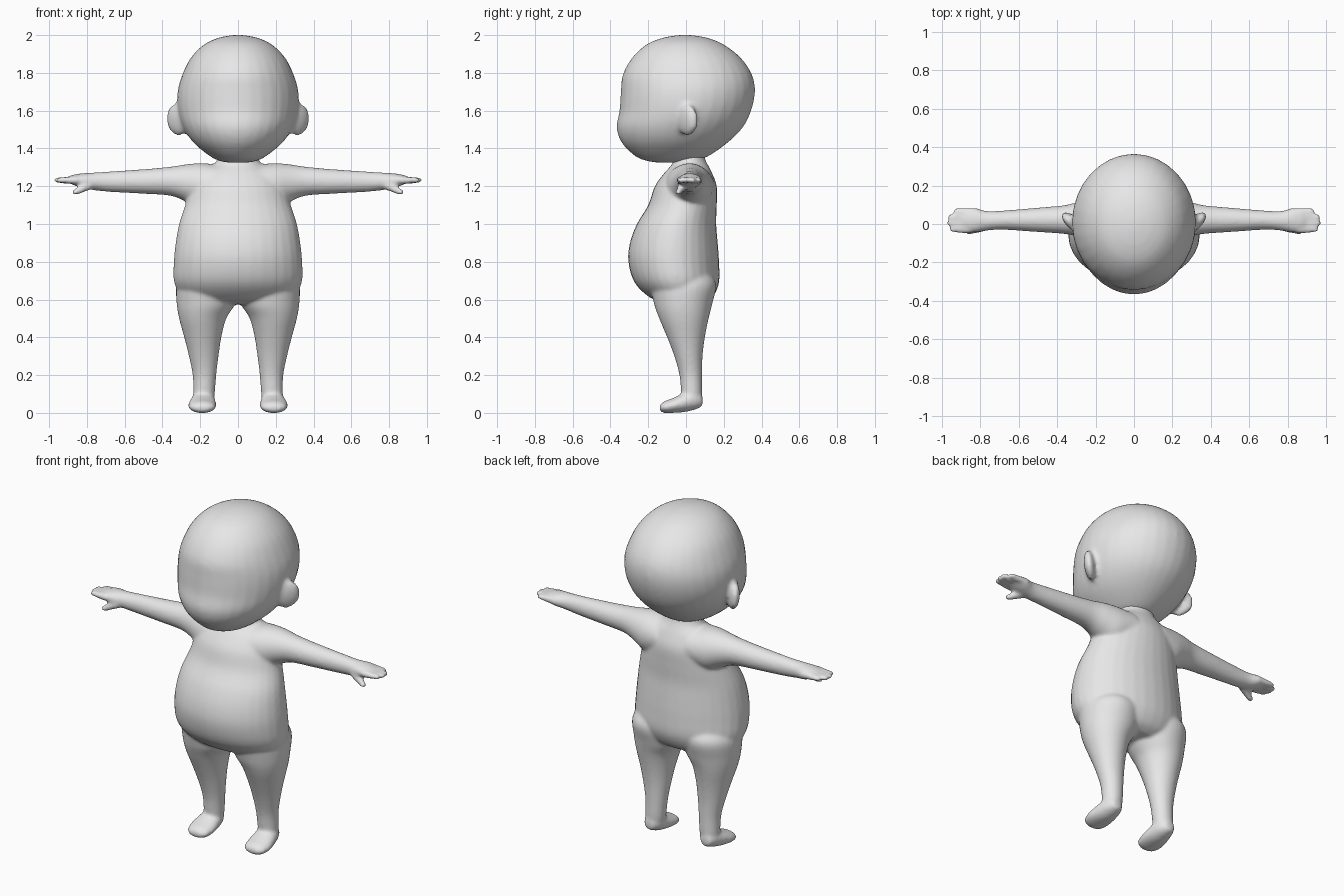
import bpy, bmesh, math
from mathutils import Vector, Matrix

skin = bpy.data.materials.new("plain grey")
skin.diffuse_color = (0.8, 0.8, 0.8, 1)


def catmull(p0, p1, p2, p3, t):
    return [0.5 * (2*b + (c-a)*t + (2*a-5*b+4*c-d)*t*t + (3*b-a-3*c+d)*t**3)
            for a, b, c, d in zip(p0, p1, p2, p3)]


def loft(bm, axis, rings, side=1, steps=4, seg=32):
    """Closed tube of oval rings: (position, u_min, u_max, v_min, v_max)."""
    fine = []
    for i in range(len(rings) - 1):
        four = [rings[max(0, min(len(rings) - 1, i + k))] for k in (-1, 0, 1, 2)]
        fine += [catmull(*four, s / steps) for s in range(steps)]
    fine.append(rings[-1])
    loops = []
    for p, u0, u1, v0, v1 in fine:
        loop = []
        for k in range(seg):
            a = 2 * math.pi * k / seg
            u = (u0+u1)/2 + (u1-u0)/2 * math.cos(a)
            v = (v0+v1)/2 + (v1-v0)/2 * math.sin(a)
            x, y, z = {"x": (p, u, v), "y": (u, p, v), "z": (u, v, p)}[axis]
            loop.append(bm.verts.new((x * side, y, z)))
        loops.append(loop)
    for a, b in zip(loops, loops[1:]):
        for k in range(seg):
            bm.faces.new((a[k], a[k-1], b[k-1], b[k]))
    bm.faces.new(loops[0])
    bm.faces.new(loops[-1])


def capsule(bm, a, b, ra, rb, side):
    """Tapered finger from a to b with rounded ends."""
    a, b = Vector(a), Vector(b)
    rot = (b - a).to_track_quat("Z", "Y").to_matrix().to_4x4()
    vs = bmesh.ops.create_uvsphere(bm, u_segments=14, v_segments=10, radius=1)["verts"]
    for v in vs:
        r, base = (rb, b) if v.co.z > 0.01 else (ra, a)
        v.co = base + rot @ (v.co * r)
        v.co.x *= side


def finish(bm, name, voxel, rounds):
    bmesh.ops.recalc_face_normals(bm, faces=bm.faces)
    me = bpy.data.meshes.new(name)
    bm.to_mesh(me)
    bm.free()
    ob = bpy.data.objects.new(name, me)
    bpy.context.collection.objects.link(ob)
    me.materials.append(skin)
    m = ob.modifiers.new("fuse", "REMESH")
    m.mode = "VOXEL"
    m.voxel_size = voxel
    m.use_smooth_shade = True
    m = ob.modifiers.new("soften", "SMOOTH")
    m.factor = 0.5
    m.iterations = rounds


# Head with ears
bm = bmesh.new()
loft(bm, "z", [
    (1.325, -.05, .05, -.15, 0), (1.335, -.10, .10, -.21, .05),
    (1.36, -.15, .15, -.27, .12), (1.43, -.235, .235, -.34, .22),
    (1.51, -.29, .29, -.367, .30), (1.60, -.318, .318, -.352, .345),
    (1.70, -.32, .32, -.345, .365), (1.79, -.295, .295, -.335, .35),
    (1.88, -.25, .25, -.285, .29), (1.95, -.18, .18, -.21, .20),
    (1.985, -.105, .105, -.125, .115), (2.0, -.03, .03, -.04, .03)])
for s in (-1, 1):
    mat = (Matrix.Translation((.318 * s, .005, 1.552))
           @ Matrix.Rotation(.12 * s, 4, "Y") @ Matrix.Rotation(.75 * s, 4, "Z")
           @ Matrix.Diagonal((.077, .032, .085, 1)))
    bmesh.ops.create_uvsphere(bm, u_segments=24, v_segments=16, radius=1, matrix=mat)
finish(bm, "head", .014, 4)

# Torso and neck
bm = bmesh.new()
loft(bm, "z", [
    (.575, -.20, .20, -.10, .09), (.61, -.29, .29, -.19, .14),
    (.69, -.338, .338, -.272, .175), (.80, -.34, .34, -.305, .175),
    (.90, -.33, .33, -.297, .168), (1.0, -.312, .312, -.26, .16),
    (1.10, -.28, .28, -.20, .163), (1.20, -.25, .25, -.165, .163),
    (1.27, -.21, .21, -.115, .138), (1.315, -.13, .13, -.075, .115),
    (1.35, -.108, .108, -.07, .10), (1.42, -.10, .10, -.08, .09)])
for s in (-1, 1):
    # Arm and palm
    loft(bm, "x", [
        (.10, -.12, .15, 1.10, 1.315), (.20, -.10, .14, 1.08, 1.322),
        (.28, -.07, .12, 1.12, 1.315), (.36, -.052, .098, 1.15, 1.303),
        (.50, -.042, .085, 1.16, 1.29), (.68, -.03, .07, 1.17, 1.278),
        (.77, -.035, .068, 1.18, 1.272), (.83, -.045, .085, 1.192, 1.268),
        (.875, -.042, .075, 1.208, 1.26), (.90, -.03, .06, 1.22, 1.25)], s)
    # Fingers and thumb
    for y, x1, y1 in ((-.03, .945, -.028), (.002, .958, .005),
                      (.035, .955, .036), (.064, .925, .066)):
        capsule(bm, (.86, y, 1.232), (x1, y1, 1.232), .021, .016, s)
    capsule(bm, (.79, -.015, 1.205), (.862, -.04, 1.168), .026, .017, s)
    # Leg
    loft(bm, "z", [
        (.035, .135, .235, -.02, .075), (.10, .123, .237, -.025, .085),
        (.20, .115, .24, -.035, .085), (.30, .103, .26, -.062, .088),
        (.40, .088, .285, -.10, .10), (.50, .062, .312, -.142, .12),
        (.58, .015, .325, -.17, .14), (.68, .01, .325, -.18, .16),
        (.75, .05, .28, -.12, .12)], s)
    # Foot
    loft(bm, "y", [
        (-.14, .155, .225, .012, .04), (-.118, .125, .253, .0, .06),
        (-.07, .115, .264, .0, .078), (-.01, .118, .255, .004, .105),
        (.05, .13, .238, .018, .12), (.088, .16, .215, .035, .09)], s)
finish(bm, "body", .009, 10)
